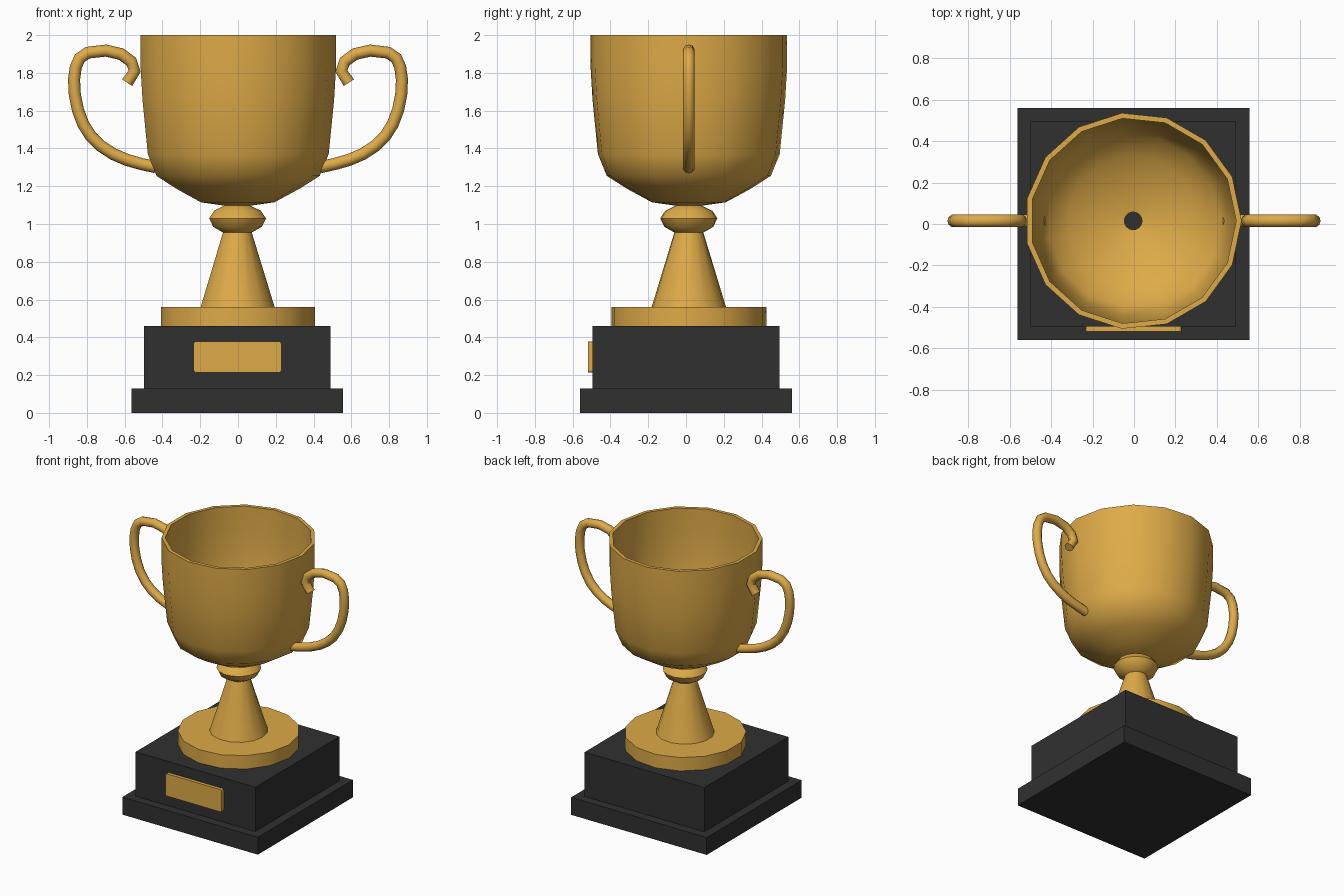
import bpy, bmesh, math
from mathutils import Vector

if "Cube" in bpy.data.objects:
    bpy.data.objects.remove(bpy.data.objects["Cube"])

CX, CY = -0.004, 0.015   # axis of the turned gold body
SIDES = 15


def material(name, rgb):
    m = bpy.data.materials.new(name)
    m.diffuse_color = (*rgb, 1)
    m.use_nodes = True
    m.node_tree.nodes["Principled BSDF"].inputs["Base Color"].default_value = m.diffuse_color
    return m


gold = material("gold", (0.73, 0.405, 0.065))
black = material("black", (0.03, 0.03, 0.03))


def add_object(name, bm, mat, smooth=None):
    bmesh.ops.recalc_face_normals(bm, faces=bm.faces)
    me = bpy.data.meshes.new(name)
    bm.to_mesh(me)
    bm.free()
    me.materials.append(mat)
    ob = bpy.data.objects.new(name, me)
    bpy.context.collection.objects.link(ob)
    if smooth:
        bpy.ops.object.select_all(action='DESELECT')
        ob.select_set(True)
        bpy.context.view_layer.objects.active = ob
        bpy.ops.object.shade_smooth_by_angle(angle=math.radians(smooth))
    return ob


def box(name, lo, hi, mat, bevel=0):
    bm = bmesh.new()
    bmesh.ops.create_cube(bm, size=1)
    for v in bm.verts:
        v.co = Vector([lo[i] + (v.co[i] + 0.5) * (hi[i] - lo[i]) for i in range(3)])
    if bevel:  # round only the corners seen from the front
        edges = [e for e in bm.edges if abs(e.verts[0].co.y - e.verts[1].co.y) > 1e-4]
        bmesh.ops.bevel(bm, geom=edges, offset=bevel, segments=2, profile=0.5, affect='EDGES')
    return add_object(name, bm, mat)


def lathe(name, profile, mat):
    bm = bmesh.new()
    rings = []
    for r, z in profile:
        rings.append([bm.verts.new((CX + r * math.cos(2 * math.pi * i / SIDES),
                                    CY + r * math.sin(2 * math.pi * i / SIDES), z))
                      for i in range(SIDES)])
    for a, b in zip(rings, rings[1:]):
        for i in range(SIDES):
            j = (i + 1) % SIDES
            bm.faces.new((a[i], a[j], b[j], b[i]))
    return add_object(name, bm, mat, 40)


def tube(name, path, radius, side, mat, n=10):
    # sweep a circle along a path lying in the xz plane
    bm = bmesh.new()
    pts = [Vector((side * x, CY, z)) for x, z in path]
    rings = []
    for k, p in enumerate(pts):
        d1 = (p - pts[max(k - 1, 0)]).normalized()
        d2 = (pts[min(k + 1, len(pts) - 1)] - p).normalized()
        t = (d1 + d2).normalized()
        across = t.cross(Vector((0, 1, 0)))
        rings.append([bm.verts.new(p + radius * (across * math.cos(2 * math.pi * i / n)
                                                 + Vector((0, 1, 0)) * math.sin(2 * math.pi * i / n)))
                      for i in range(n)])
    for a, b in zip(rings, rings[1:]):
        for i in range(n):
            j = (i + 1) % n
            bm.faces.new((a[i], a[j], b[j], b[i]))
    bm.faces.new(rings[0])
    bm.faces.new(rings[-1])
    return add_object(name, bm, mat, 50)


# Stepped plinth and name plate
box("plinth_bottom", (-0.563, -0.56, 0), (0.556, 0.56, 0.13), black)
box("plinth_top", (-0.498, -0.495, 0.13), (0.49, 0.495, 0.46), black)
box("front_plate", (-0.235, -0.519, 0.213), (0.229, -0.49, 0.379), gold, 0.012)

# Foot, stem, knob and hollow bowl, turned as one piece with a hole in the bowl floor
lathe("cup_body", [
    (0.4125, 0.46), (0.4125, 0.56), (0.198, 0.56), (0.077, 0.955),
    (0.13, 0.985), (0.152, 1.03), (0.125, 1.07), (0.07, 1.097),
    (0.197, 1.115), (0.33, 1.187), (0.437, 1.255), (0.484, 1.37),
    (0.513, 1.66), (0.523, 1.83), (0.523, 2.0),
    (0.497, 2.0), (0.497, 1.83), (0.488, 1.66), (0.459, 1.375),
    (0.415, 1.275), (0.315, 1.212), (0.19, 1.143), (0.043, 1.12)], gold)

# Curled handles, mirrored left and right
HANDLE = [(0.435, 1.301), (0.51, 1.317), (0.59, 1.34), (0.66, 1.37), (0.725, 1.412),
          (0.778, 1.463), (0.82, 1.53), (0.848, 1.605), (0.864, 1.685), (0.868, 1.765),
          (0.859, 1.83), (0.838, 1.878), (0.795, 1.907), (0.70, 1.918), (0.62, 1.9),
          (0.565, 1.86), (0.547, 1.81), (0.587, 1.748)]
for label, side in (("right", 1), ("left", -1)):
    tube(label + "_handle", HANDLE, 0.032, side, gold)
